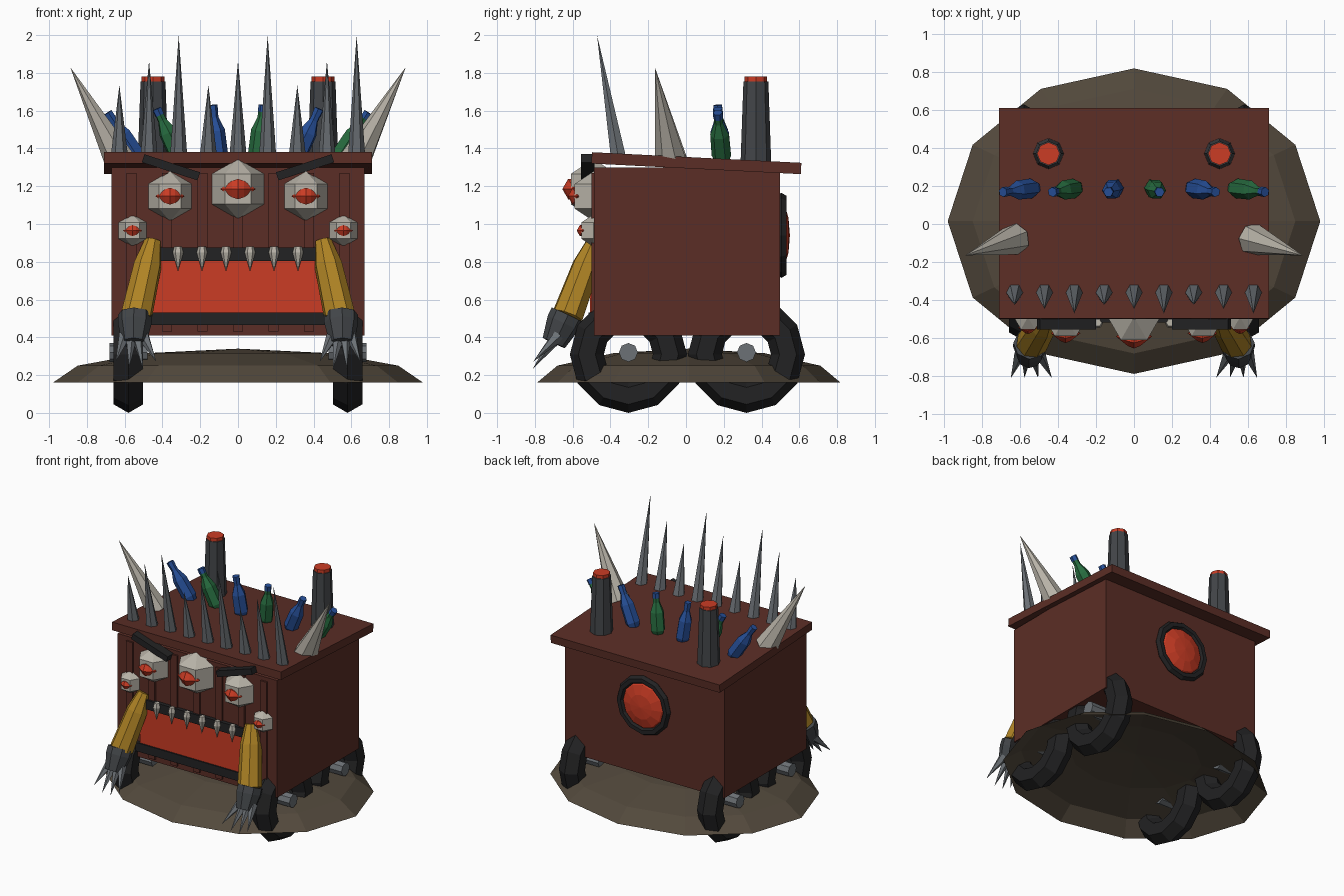
import bpy, bmesh
from math import pi, sin, cos, radians
from mathutils import Vector, Matrix

if "Cube" in bpy.data.objects:
    bpy.data.objects.remove(bpy.data.objects["Cube"])


def material(name, r, g, b):
    m = bpy.data.materials.new(name)
    m.use_nodes = True
    m.diffuse_color = (r, g, b, 1)
    m.node_tree.nodes["Principled BSDF"].inputs["Base Color"].default_value = (r, g, b, 1)
    return m


WOOD = material("red brown wood", .105, .027, .019)
RED = material("glowing red", .6, .045, .018)
BLACK = material("black rubber", .016, .016, .017)
STEEL = material("steel grey", .15, .165, .18)
IRON = material("dark iron", .055, .06, .066)
BONE = material("bone", .48, .45, .39)
YELLOW = material("mustard yellow", .43, .23, .018)
BLUE = material("bottle blue", .02, .08, .32)
GREEN = material("bottle green", .02, .15, .05)
MUD = material("mud", .085, .066, .045)


def finish(name, bm, mats):
    bmesh.ops.recalc_face_normals(bm, faces=bm.faces)
    me = bpy.data.meshes.new(name)
    bm.to_mesh(me)
    bm.free()
    for m in mats:
        me.materials.append(m)
    ob = bpy.data.objects.new(name, me)
    bpy.context.collection.objects.link(ob)
    return ob


def box(name, center, size, mat, rot=0, axis='X'):
    bm = bmesh.new()
    mx = (Matrix.Translation(center) @ Matrix.Rotation(radians(rot), 4, axis)
          @ Matrix.Diagonal((*size, 1)))
    bmesh.ops.create_cube(bm, size=1, matrix=mx)
    return finish(name, bm, [mat])


def lathe(name, profile, segs, mats, base, tip, scale=(1, 1, 1), top_from=None):
    """Revolve (radius, fraction) pairs about the line from base to tip."""
    base, tip = Vector(base), Vector(tip)
    axis = tip - base
    length = axis.length
    turn = axis.to_track_quat('Z', 'Y').to_matrix().to_4x4()
    mx = Matrix.Translation(base) @ turn @ Matrix.Diagonal((*scale, 1))
    bm = bmesh.new()
    rings = []
    for r, f in profile:
        count = segs if r > 0 else 1
        rings.append([bm.verts.new(mx @ Vector((r * cos(2 * pi * i / segs),
                      r * sin(2 * pi * i / segs), f * length))) for i in range(count)])
    for k, (a, b) in enumerate(zip(rings, rings[1:])):
        for i in range(segs):
            j = (i + 1) % segs
            quad = [a[i % len(a)], a[j % len(a)], b[j % len(b)], b[i % len(b)]]
            face = bm.faces.new(list(dict.fromkeys(quad)))
            if top_from is not None and k >= top_from:
                face.material_index = 1
    return finish(name, bm, mats)


def cone(name, r, segs, mat, base, tip):
    return lathe(name, [(0, 0), (r, 0), (0, 1)], segs, [mat], base, tip)


def ring(name, center, major, minor, n_major, n_minor, mat, axis):
    """Torus whose hole points along the given world axis."""
    bm = bmesh.new()
    turn = Vector(axis).to_track_quat('Z', 'Y').to_matrix()
    loops = []
    for i in range(n_major):
        a = 2 * pi * i / n_major
        loop = []
        for j in range(n_minor):
            b = 2 * pi * j / n_minor
            r = major + minor * cos(b)
            p = turn @ Vector((r * cos(a), r * sin(a), minor * sin(b)))
            loop.append(bm.verts.new(p + Vector(center)))
        loops.append(loop)
    for i in range(n_major):
        p, q = loops[i], loops[(i + 1) % n_major]
        for j in range(n_minor):
            k = (j + 1) % n_minor
            bm.faces.new((p[j], q[j], q[k], p[k]))
    return finish(name, bm, [mat])


# Open mud mound
dome = [(cos(radians(a)), sin(radians(a))) for a in (0, 30, 60)] + [(0, 1)]
lathe("mud_mound", [(r * .98, f) for r, f in dome], 12, [MUD],
      (0, .015, .16), (0, .015, .34), (1, .82, 1))

# Body, sloping roof and front planks
box("body", (0, .005, .855), (1.34, .985, .89), WOOD)
box("roof", (0, .055, 1.322), (1.42, 1.11, .06), WOOD, -2.9)
for i in range(-3, 4):
    box("front_plank", (i * .188, -.49, .85), (.053, .022, .84), WOOD)

# Mouth
box("mouth", (0, -.492, .665), (.94, .03, .28), RED)
box("upper_lip", (0, -.497, .84), (.96, .04, .07), BLACK)
box("lower_lip", (0, -.497, .498), (1.0, .04, .065), BLACK)
for i in range(8):
    x = (i - 3.5) * .127
    lathe("tooth", [(0, 0), (.02, 0), (.028, .25), (0, 1)], 6, [BONE],
          (x, -.52, .88), (x, -.525, .75))


# Eyes
def eye(x, z, r):
    ball = [(0, 0), (.866 * r, .25), (.866 * r, .75), (0, 1)]
    lathe("eyeball", ball, 6, [BONE], (x, -.49, z - r), (x, -.49, z + r))
    y = -.49 - .64 * r
    pr = .39 * r
    lathe("pupil", [(0, 0), (pr * .8, .33), (pr, .5), (pr * .8, .67), (0, 1)], 6, [RED],
          (x - .59 * r, y, z), (x + .59 * r, y, z))


eye(0, 1.185, .16)
for s in (-1, 1):
    eye(s * .36, 1.147, .132)
    eye(s * .558, .965, .086)
    box("eyebrow", (s * .355, -.52, 1.3), (.31, .07, .045), BLACK, -s * 18, 'Y')

for s in (-1, 1):
    # Arms, hands and claws
    lathe("arm", [(0, 0), (.045, 0), (.075, .3), (.085, .92), (0, 1)], 8, [YELLOW],
          (s * .45, -.48, .91), (s * .545, -.64, .48))
    lathe("hand", [(0, 0), (.09, 0), (.09, .3), (.065, 1), (0, 1)], 8, [IRON],
          (s * .545, -.63, .52), (s * .55, -.7, .37))
    for k, drop in zip((-1.5, -.5, .5, 1.5), (.27, .235, .235, .27)):
        cone("claw", .034, 5, STEEL, (s * .55 + k * .032, -.675, .41),
             (s * .54 + k * .072, -.81, drop))

    # Wheels and hubs
    for y in (-.305, .32):
        ring("wheel", (s * .58, y, .31), .22, .09, 12, 6, BLACK, (1, 0, 0))
        lathe("hub", [(0, 0), (.05, 0), (.05, 1), (0, 1)], 8, [STEEL],
              (s * .48, y, .32), (s * .68, y, .32))

    # Chimneys with glowing tops
    lathe("chimney", [(0, 0), (.082, 0), (.066, 1), (0, 1)], 8, [IRON],
          (s * .45, .37, 1.3), (s * .45, .37, 1.755))
    lathe("chimney_glow", [(0, 0), (.06, 0), (.06, 1), (0, 1)], 8, [RED],
          (s * .45, .37, 1.73), (s * .45, .37, 1.78))

    # Roof horns
    cone("horn", .085, 7, BONE, (s * .625, -.08, 1.34), (s * .888, -.165, 1.83))

# Row of roof spikes in three heights
for i in range(9):
    x = (i - 4) * .157
    h = (.37, .5, .635)[i % 3]
    cone("roof_spike", .045, 6, STEEL, (x, -.36, 1.365), (x, -.36 - h * .175, 1.365 + h))

# Bottles fanning outwards, blue and green in turn
bottle = [(0, 0), (.035, 0), (.052, .12), (.05, .55), (.024, .78), (.024, .88),
          (.026, .88), (.026, 1), (0, 1)]
for i, (x0, x1, top) in enumerate([(-.52, -.69, 1.59), (-.3, -.43, 1.61), (-.1, -.135, 1.63),
                                   (.1, .135, 1.63), (.3, .43, 1.61), (.52, .69, 1.59)]):
    lathe("bottle", bottle, 6, [(BLUE, GREEN)[i % 2], BLUE], (x0, .19, 1.33),
          (x1, .168, top), top_from=5)

# Round window on the back
ring("porthole_rim", (0, .505, .94), .195, .03, 12, 6, BLACK, (0, 1, 0))
lathe("porthole_glass", [(r * .185, f) for r, f in dome], 12, [RED],
      (0, .495, .94), (0, .55, .94))
